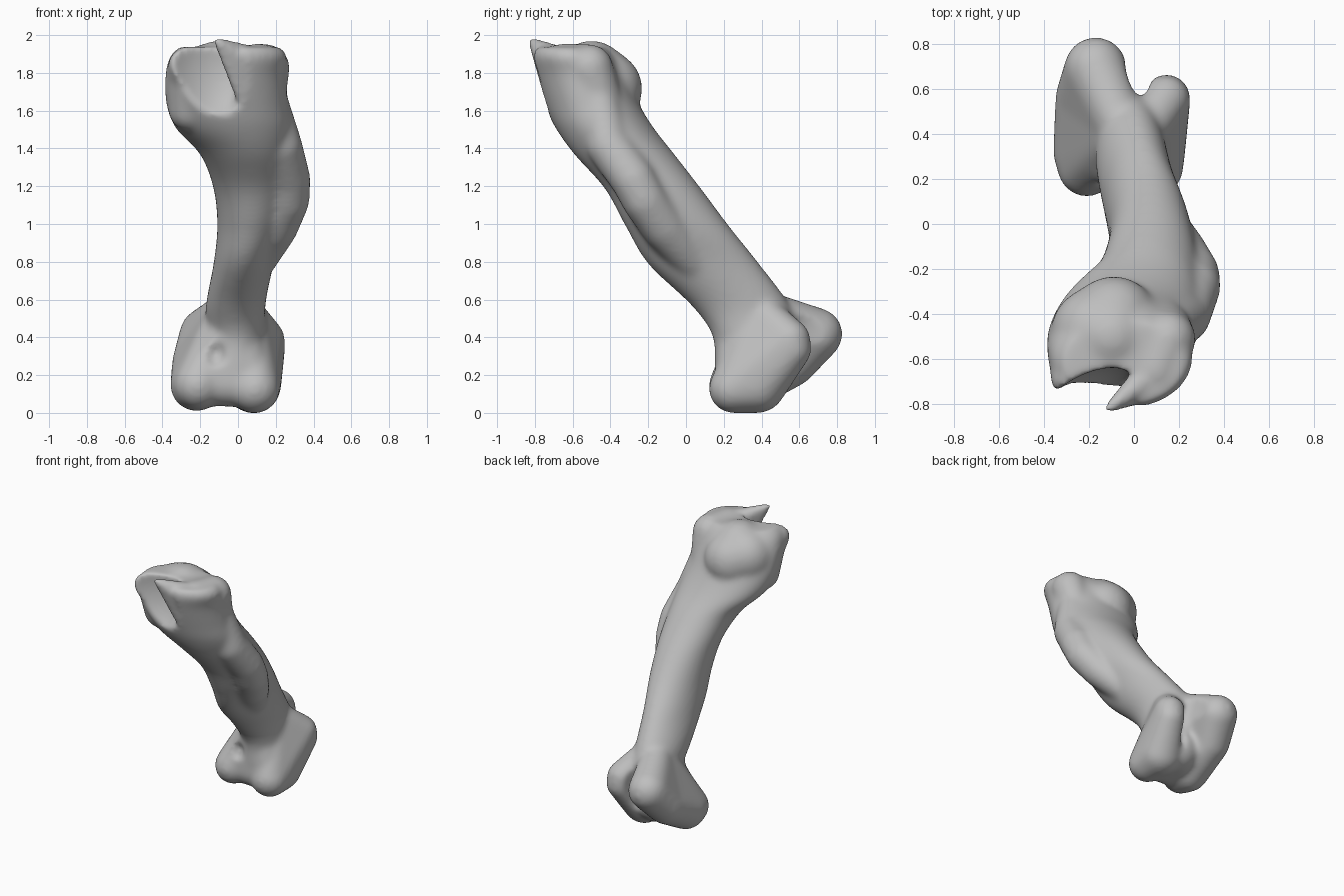
import bpy, bmesh
from math import cos, sin, pi, radians
from mathutils import Matrix, Vector

cube = bpy.data.objects.get("Cube")
if cube:
    bpy.data.objects.remove(cube, do_unlink=True)

bone_mat = bpy.data.materials.new("bone_grey")
bone_mat.use_nodes = True
GREY = (0.52, 0.52, 0.52, 1)
bone_mat.diffuse_color = GREY
bone_mat.node_tree.nodes["Principled BSDF"].inputs["Base Color"].default_value = GREY

SIDES = 48


def curve_through(points, steps=6):
    """Smooth path through points of any dimension."""
    pts = [points[0]] + points + [points[-1]]
    out = []
    for a, b, c, d in zip(pts, pts[1:], pts[2:], pts[3:]):
        for s in range(steps):
            t = s / steps
            out.append([q + t / 2 * (r - p + t * (2 * p - 5 * q + 4 * r - u
                        + t * (3 * (q - r) + u - p))) for p, q, r, u in zip(a, b, c, d)])
    return out + [points[-1]]


def loft(bm, slices):
    """Closed skin over horizontal oval sections: z, x0, x1, y0, y1."""
    rings = []
    for z, x0, x1, y0, y1 in curve_through(slices):
        rings.append([bm.verts.new(((x0 + x1) / 2 + (x1 - x0) / 2 * cos(2 * pi * i / SIDES),
                                    (y0 + y1) / 2 + (y1 - y0) / 2 * sin(2 * pi * i / SIDES), z))
                      for i in range(SIDES)])
    for low, high in zip(rings, rings[1:]):
        for i in range(SIDES):
            j = (i + 1) % SIDES
            bm.faces.new((low[i], low[j], high[j], high[i]))
    bm.faces.new(rings[0][::-1])
    bm.faces.new(rings[-1])


def swell(bm, *balls):
    """Taut skin around balls of x, y, z, radius."""
    part = bmesh.new()
    for x, y, z, r in balls:
        bmesh.ops.create_icosphere(part, subdivisions=3, radius=r,
                                   matrix=Matrix.Translation((x, y, z)))
    hull = bmesh.ops.convex_hull(part, input=part.verts)
    inside = [g for g in hull["geom_interior"] if isinstance(g, bmesh.types.BMVert)]
    bmesh.ops.delete(part, geom=inside, context='VERTS')
    bmesh.ops.recalc_face_normals(part, faces=part.faces)
    temp = bpy.data.meshes.new("part")
    part.to_mesh(temp)
    part.free()
    bm.from_mesh(temp)
    bpy.data.meshes.remove(temp)


def ridge(bm, *balls):
    for a, b in zip(balls, balls[1:]):
        swell(bm, a, b)


def to_object(bm, name):
    mesh = bpy.data.meshes.new(name)
    bm.to_mesh(mesh)
    bm.free()
    ob = bpy.data.objects.new(name, mesh)
    bpy.context.collection.objects.link(ob)
    return ob


body = bmesh.new()
# shaft, leaning forward toward the top
loft(body, [
    (0.25, -0.16, 0.15, 0.15, 0.50),
    (0.42, -0.16, 0.15, 0.14, 0.58),
    (0.58, -0.17, 0.145, 0.03, 0.55),
    (0.80, -0.13, 0.19, -0.20, 0.39),
    (1.00, -0.11, 0.25, -0.32, 0.23),
    (1.20, -0.13, 0.28, -0.43, 0.08),
    (1.38, -0.20, 0.29, -0.59, -0.06),
    (1.52, -0.33, 0.29, -0.69, -0.17),
    (1.65, -0.38, 0.265, -0.75, -0.25),
    (1.80, -0.385, 0.25, -0.80, -0.32),
    (1.90, -0.36, 0.26, -0.82, -0.38),
    (1.95, -0.31, 0.22, -0.80, -0.43),
])
# ridge on the outer side of the shaft
ridge(body, (0.16, -0.46, 1.65, 0.11), (0.22, -0.41, 1.43, 0.12), (0.265, -0.28, 1.25, 0.12),
      (0.26, -0.22, 1.14, 0.12), (0.20, -0.12, 1.0, 0.12), (0.09, 0.04, 0.82, 0.11))
# round head
swell(body, (-0.09, -0.43, 1.73, 0.20), (-0.17, -0.48, 1.76, 0.20), (-0.10, -0.50, 1.79, 0.195))
# upper knobs either side of the front hollow
ridge(body, (-0.25, -0.55, 1.62, 0.12), (-0.25, -0.60, 1.80, 0.13), (-0.29, -0.69, 1.86, 0.08))
ridge(body, (0.13, -0.45, 1.65, 0.12), (0.15, -0.51, 1.84, 0.125), (0.10, -0.65, 1.87, 0.10))
# lower knuckles
swell(body, (-0.05, 0.42, 0.55, 0.11), (-0.17, 0.69, 0.43, 0.14), (-0.22, 0.56, 0.28, 0.13))
swell(body, (-0.05, 0.40, 0.54, 0.11), (-0.22, 0.56, 0.28, 0.13), (-0.22, 0.32, 0.16, 0.14),
      (-0.21, 0.25, 0.16, 0.13))
swell(body, (0.04, 0.40, 0.54, 0.10), (0.14, 0.55, 0.40, 0.11), (0.145, 0.56, 0.35, 0.105),
      (0.08, 0.38, 0.16, 0.15), (0.09, 0.25, 0.14, 0.13))
# saddle joining the knuckles
swell(body, (-0.20, 0.27, 0.17, 0.12), (0.08, 0.27, 0.16, 0.12), (-0.04, 0.40, 0.22, 0.16),
      (-0.02, 0.31, 0.42, 0.15))
bone = to_object(body, "leg_bone")

# hooked lip overhanging the hollow
lip_shape = bmesh.new()
swell(lip_shape, (0.09, -0.66, 1.87, 0.08), (0.03, -0.71, 1.66, 0.035), (0.0, -0.76, 1.90, 0.045),
      (-0.11, -0.815, 1.98, 0.022))
lip = to_object(lip_shape, "hooked_lip")
lip.hide_render = True


def cutter(name, location, radii, turn=(0, 0, 0)):
    bpy.ops.mesh.primitive_uv_sphere_add(segments=40, ring_count=24, radius=1, location=location,
                                         rotation=[radians(t) for t in turn])
    ob = bpy.context.object
    ob.name, ob.scale, ob.hide_render = name, radii, True
    return ob


helpers = [
    (cutter("front_hollow", (-0.21, -0.86, 1.83), (0.30, 0.175, 0.33), (-6, 0, 36)), 'DIFFERENCE'),
    (lip, 'UNION'),
    (cutter("back_groove", (0.02, 0.72, 0.42), (0.06, 0.17, 0.32), (-25, 0, 0)), 'DIFFERENCE'),
    (cutter("under_groove", (-0.05, 0.42, -0.02), (0.05, 0.35, 0.06), (15, 0, 0)), 'DIFFERENCE'),
    (cutter("front_pit", (-0.12, 0.08, 0.33), (0.08, 0.12, 0.10)), 'DIFFERENCE'),
]


def remesh(size):
    mod = bone.modifiers.new("fuse", 'REMESH')
    mod.mode, mod.voxel_size = 'VOXEL', size


# fuse, carve and soften
remesh(0.018)
for ob, operation in helpers:
    mod = bone.modifiers.new(ob.name, 'BOOLEAN')
    mod.operation, mod.object, mod.solver = operation, ob, 'EXACT'
remesh(0.014)
mod = bone.modifiers.new("soften", 'SMOOTH')
mod.factor, mod.iterations = 0.5, 16

# bake the modifiers and drop the helpers
bpy.context.view_layer.update()
graph = bpy.context.evaluated_depsgraph_get()
baked = bpy.data.meshes.new_from_object(bone.evaluated_get(graph))
bone.modifiers.clear()
bone.data = baked
for ob, operation in helpers:
    bpy.data.objects.remove(ob, do_unlink=True)

# rest on the ground
baked.transform(Matrix.Translation(Vector((0, 0, -min(v.co.z for v in baked.vertices)))))
baked.materials.clear()
baked.materials.append(bone_mat)
for p in baked.polygons:
    p.use_smooth = True
